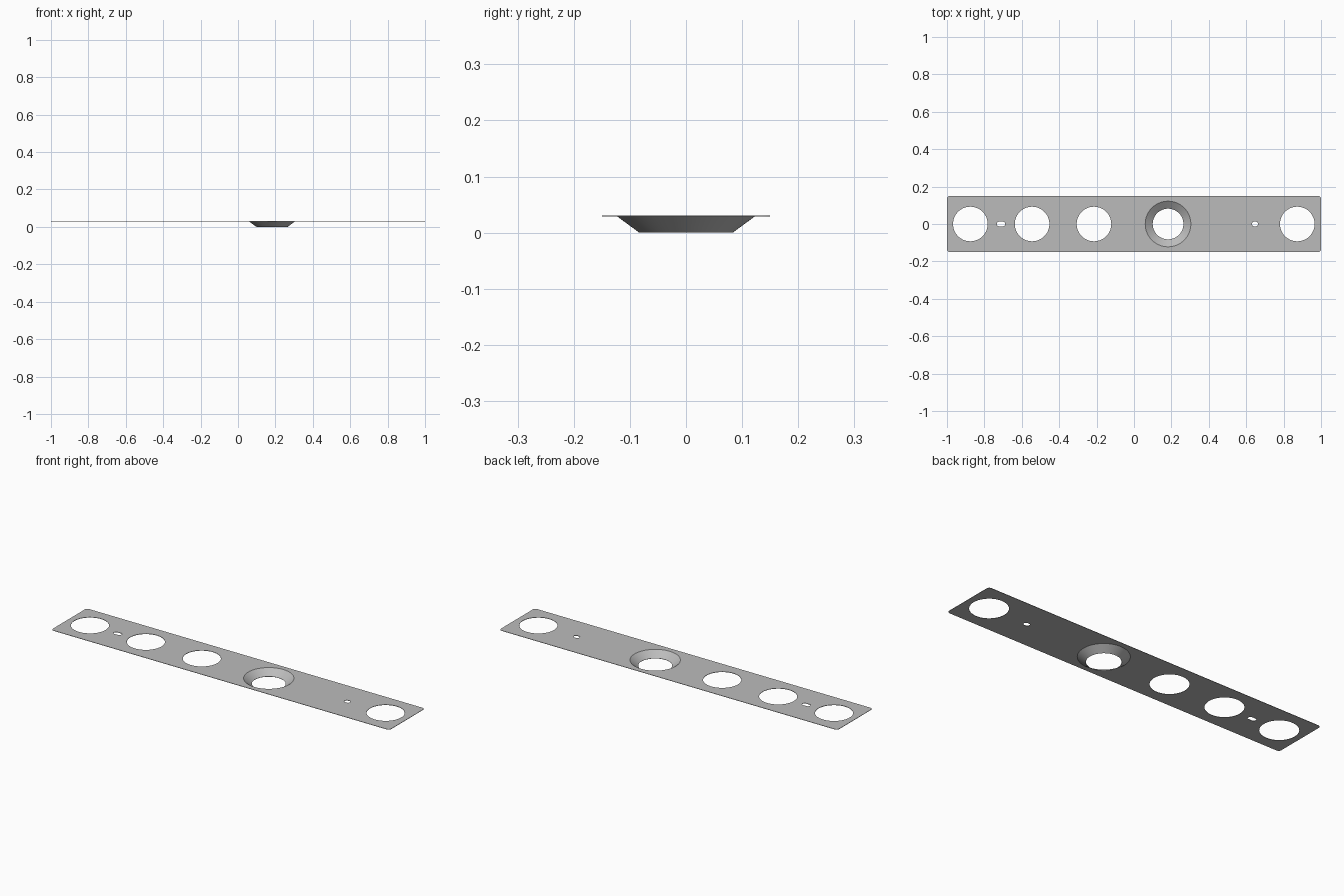
import bpy
import bmesh
from math import cos, sin, pi, radians

cube = bpy.data.objects.get("Cube")
if cube:
    bpy.data.objects.remove(cube, do_unlink=True)

TOP = 0.031
THICK = 0.002

steel = bpy.data.materials.new("grey_steel")
steel.use_nodes = True
grey = (0.5, 0.5, 0.5, 1)
steel.diffuse_color = grey
steel.node_tree.nodes["Principled BSDF"].inputs["Base Color"].default_value = grey

bm = bmesh.new()


def add_loop(points):
    verts = [bm.verts.new((x, y, TOP)) for x, y in points]
    edges = [bm.edges.new((v, verts[i - 1])) for i, v in enumerate(verts)]
    return verts, edges


def circle(cx, r, n=64):
    return [(cx + r * cos(2 * pi * i / n), r * sin(2 * pi * i / n)) for i in range(n)]


def rounded_rect(cx, half_x, half_y, r, n=6):
    points = []
    for k, (sx, sy) in enumerate([(1, 1), (-1, 1), (-1, -1), (1, -1)]):
        for i in range(n + 1):
            a = (k + i / n) * pi / 2
            points.append((cx + sx * (half_x - r) + r * cos(a),
                           sy * (half_y - r) + r * sin(a)))
    return points


# Plate outline, round holes and small slots
edges = add_loop(rounded_rect(0, 1, 0.15, 0.016))[1]
for x in (-0.875, -0.545, -0.214, 0.873):
    edges += add_loop(circle(x, 0.0925))[1]
for x, half in ((-0.711, 0.022), (0.647, 0.016)):
    edges += add_loop(rounded_rect(x, half, 0.0125, 0.0115))[1]

# Dished hole rim, shared with the plate
rim, rim_edges = add_loop(circle(0.182, 0.122))
edges += rim_edges
bmesh.ops.triangle_fill(bm, use_beauty=True, edges=edges, normal=(0, 0, 1))

# Tapered wall down to the lower opening
lower = [bm.verts.new((x, y, THICK * 0.8)) for x, y in circle(0.182, 0.082)]
for i in range(len(rim)):
    bm.faces.new((rim[i - 1], lower[i - 1], lower[i], rim[i]))
bmesh.ops.recalc_face_normals(bm, faces=bm.faces)
if sum(f.normal.z for f in bm.faces) < 0:
    bmesh.ops.reverse_faces(bm, faces=bm.faces)

mesh = bpy.data.meshes.new("perforated_strip")
bm.to_mesh(mesh)
bm.free()
mesh.materials.append(steel)
strip = bpy.data.objects.new("perforated_strip", mesh)
bpy.context.collection.objects.link(strip)

# Sheet thickness
solid = strip.modifiers.new("sheet_thickness", "SOLIDIFY")
solid.thickness = THICK
solid.offset = -1
solid.use_even_offset = True

bpy.ops.object.select_all(action="DESELECT")
strip.select_set(True)
bpy.context.view_layer.objects.active = strip
bpy.ops.object.modifier_apply(modifier=solid.name)
bpy.ops.object.shade_smooth_by_angle(angle=radians(30))
